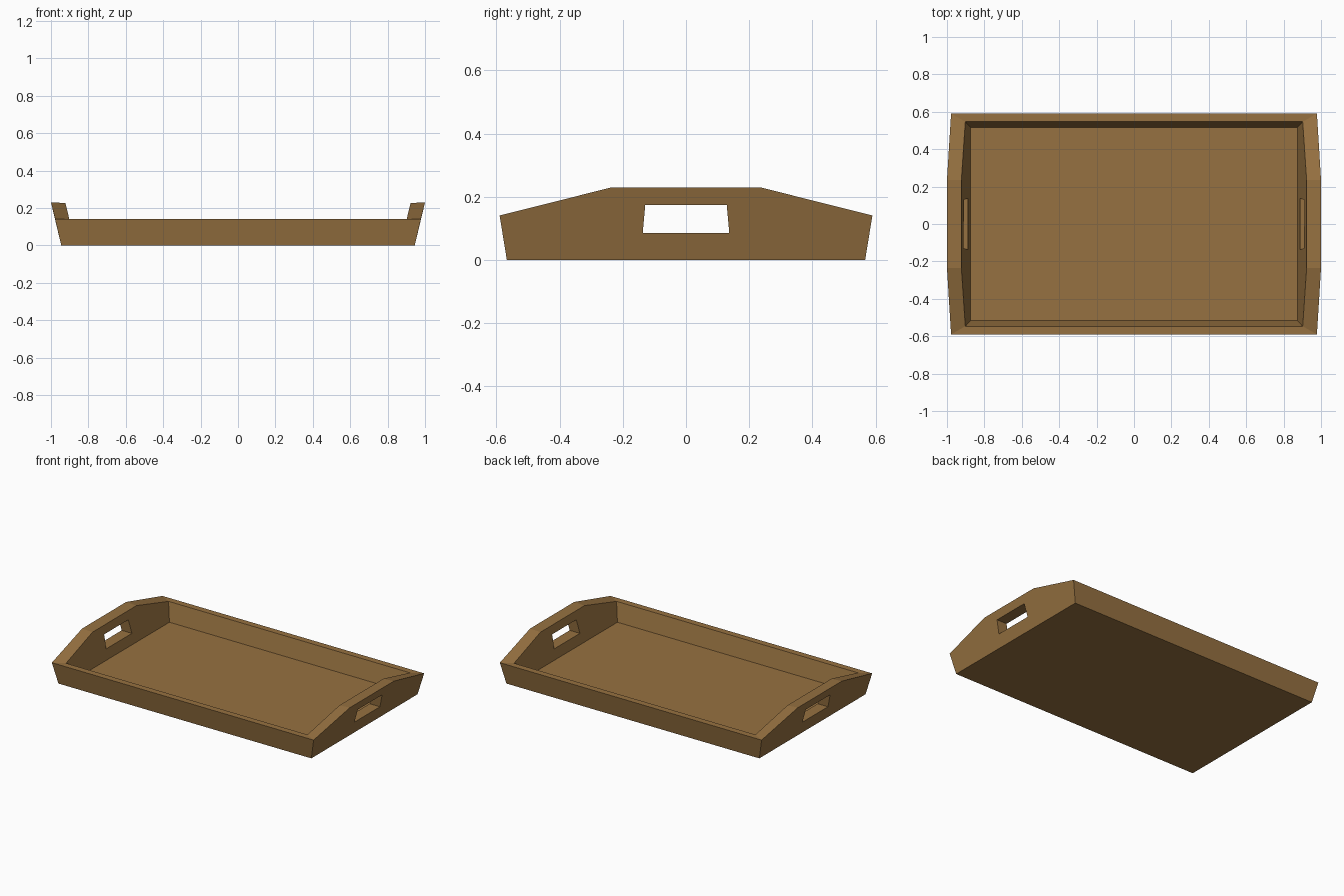
import bpy, bmesh

cube = bpy.data.objects.get("Cube")
if cube:
    bpy.data.objects.remove(cube, do_unlink=True)

# Single warm wood colour
wood = bpy.data.materials.new("warm_brown_wood")
wood.use_nodes = True
colour = (0.305, 0.165, 0.052, 1)
wood.diffuse_color = colour
wood.node_tree.nodes["Principled BSDF"].inputs["Base Color"].default_value = colour


def make_object(name, bm):
    bmesh.ops.recalc_face_normals(bm, faces=bm.faces)
    mesh = bpy.data.meshes.new(name)
    bm.to_mesh(mesh)
    bm.free()
    mesh.materials.append(wood)
    obj = bpy.data.objects.new(name, mesh)
    bpy.context.collection.objects.link(obj)
    return obj


def base_loop(bm, x, y, z):
    return [bm.verts.new((sx * x, sy * y, z))
            for sx, sy in ((1, -1), (1, 1), (-1, 1), (-1, -1))]


def rim_loop(bm, corner, peak):
    """Eight rim points: each end wall rises from its corners to a raised grip."""
    loop = []
    for s in (1, -1):
        for (x, y, z), t in ((corner, -1), (peak, -1), (peak, 1), (corner, 1)):
            loop.append(bm.verts.new((s * x, s * t * y, z)))
    return loop


def wall_faces(bm, base, rim):
    for i in (0, 2):
        r = rim[i * 2:i * 2 + 4]
        bm.faces.new([base[i], base[i + 1]] + r[::-1])
        bm.faces.new([base[i + 1], base[(i + 2) % 4], rim[(i * 2 + 4) % 8], r[3]])


# Tray: flared outer and inner walls joined by the rim, with a thin floor
bm = bmesh.new()
outer_base = base_loop(bm, 0.945, 0.567, 0)
outer_rim = rim_loop(bm, (0.978, 0.59, 0.141), (1.0, 0.235, 0.23))
inner_rim = rim_loop(bm, (0.902, 0.547, 0.141), (0.923, 0.235, 0.226))
inner_base = base_loop(bm, 0.873, 0.515, 0.02)
wall_faces(bm, outer_base, outer_rim)
wall_faces(bm, inner_base, inner_rim)
for i in range(8):
    j = (i + 1) % 8
    bm.faces.new([outer_rim[i], outer_rim[j], inner_rim[j], inner_rim[i]])
bm.faces.new(outer_base)
bm.faces.new(inner_base)
tray = make_object("serving_tray", bm)

# Handle slots: one tapered bar cut through both end walls
bm = bmesh.new()
profile = ((-0.137, 0.085), (0.137, 0.085), (0.129, 0.174), (-0.129, 0.174))
ends = [[bm.verts.new((x, y, z)) for y, z in profile] for x in (-1.2, 1.2)]
for i in range(4):
    j = (i + 1) % 4
    bm.faces.new([ends[0][i], ends[0][j], ends[1][j], ends[1][i]])
for end in ends:
    bm.faces.new(end)
cutter = make_object("handle_cutter", bm)
cutter.hide_render = True

cut = tray.modifiers.new("handle_slots", "BOOLEAN")
cut.operation = "DIFFERENCE"
cut.solver = "EXACT"
cut.object = cutter
bpy.context.view_layer.objects.active = tray
bpy.ops.object.modifier_apply(modifier=cut.name)
bpy.data.objects.remove(cutter, do_unlink=True)
